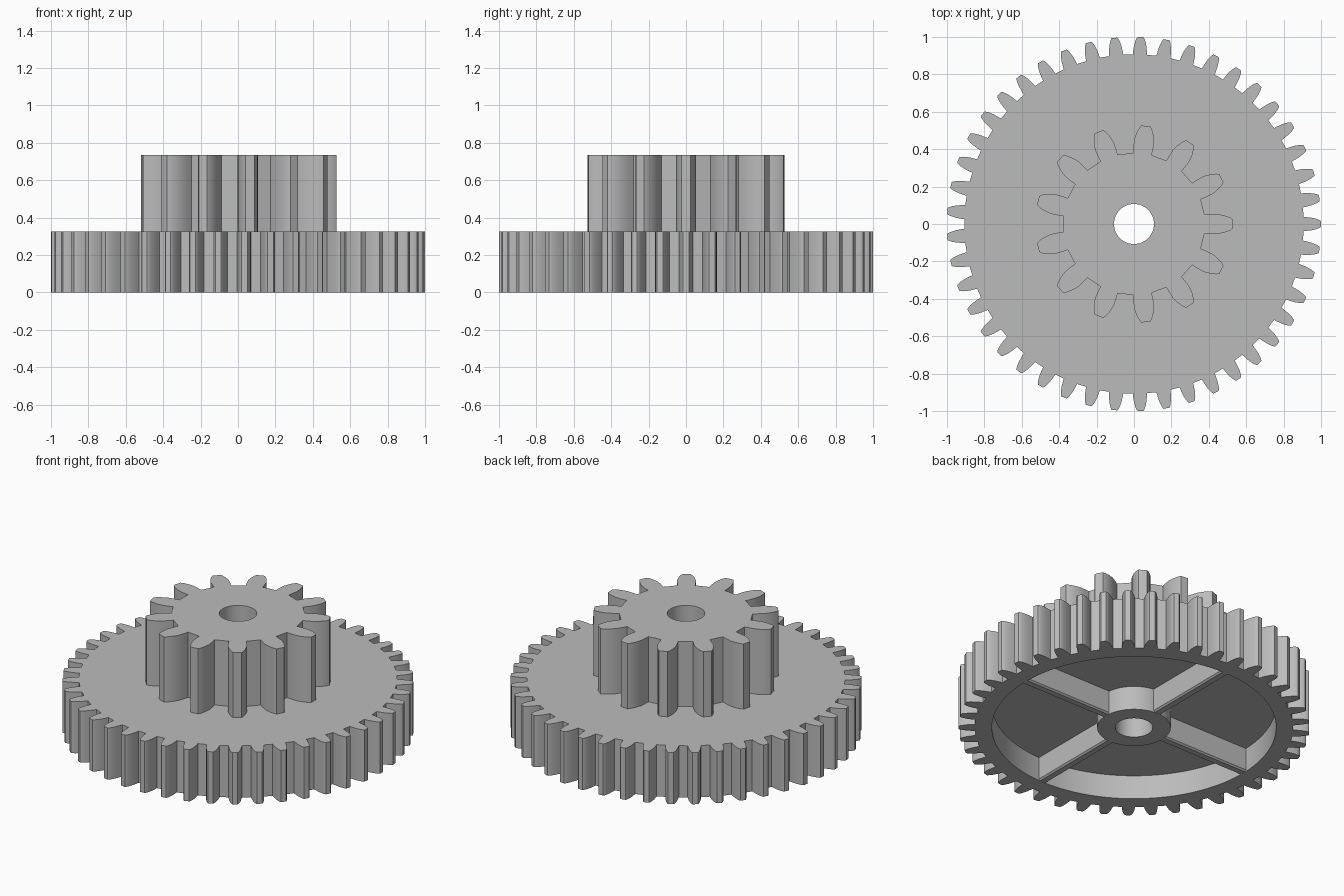
import bpy, bmesh
from math import pi, sin, cos, atan2, radians

if "Cube" in bpy.data.objects:
    bpy.data.objects.remove(bpy.data.objects["Cube"], do_unlink=True)

WHEEL_TOP, PINION_TOP, FLOOR = 0.325, 0.735, 0.15
BORE_R, HUB_R, POCKET_R = 0.107, 0.21, 0.81

grey = bpy.data.materials.new("plain_grey")
grey.use_nodes = True
grey.diffuse_color = (0.5, 0.5, 0.5, 1)
grey.node_tree.nodes["Principled BSDF"].inputs["Base Color"].default_value = (0.5, 0.5, 0.5, 1)


def circle(r, n=64):
    return [(r * cos(2 * pi * i / n), r * sin(2 * pi * i / n)) for i in range(n)]


def gear_outline(teeth, flank):
    """Closed outline; flank lists (radius, half width) from root to tip."""
    side = [(r, atan2(h, r)) for r, h in flank]
    points = []
    for i in range(teeth):
        a = 2 * pi * i / teeth
        for r, d in [(r, -d) for r, d in side] + side[::-1]:
            points.append((r * cos(a + d), r * sin(a + d)))
    return points


def ring(bm, points, z):
    verts = [bm.verts.new((x, y, z)) for x, y in points]
    for i, v in enumerate(verts):
        bm.edges.new((verts[i - 1], v))
    return verts


def wall(bm, a, b):
    for i in range(len(a)):
        bm.faces.new((a[i - 1], a[i], b[i], b[i - 1]))


def cap(bm, outer, inner):
    edges = [bm.edges.get((loop[i - 1], loop[i])) for loop in (outer, inner) for i in range(len(loop))]
    bmesh.ops.triangle_fill(bm, edges=edges, use_beauty=True)


def finish(bm, name):
    bmesh.ops.recalc_face_normals(bm, faces=bm.faces[:])
    mesh = bpy.data.meshes.new(name)
    bm.to_mesh(mesh)
    bm.free()
    mesh.materials.append(grey)
    obj = bpy.data.objects.new(name, mesh)
    bpy.context.collection.objects.link(obj)
    bpy.ops.object.select_all(action='DESELECT')
    obj.select_set(True)
    bpy.context.view_layer.objects.active = obj
    bpy.ops.object.shade_smooth_by_angle(angle=radians(25))
    return obj


# Large wheel with a ring-shaped recess underneath and a central hub
wheel_flank = [(0.907, 0.038), (0.93, 0.036), (0.955, 0.0325), (0.98, 0.026), (0.996, 0.019), (1.0, 0.015)]
outline = gear_outline(45, wheel_flank)
bm = bmesh.new()
outer_low, outer_top = ring(bm, outline, 0), ring(bm, outline, WHEEL_TOP)
pocket_low, pocket_top = ring(bm, circle(POCKET_R, 96), 0), ring(bm, circle(POCKET_R, 96), FLOOR)
hub_low, hub_top = ring(bm, circle(HUB_R), 0), ring(bm, circle(HUB_R), FLOOR)
bore_low, bore_top = ring(bm, circle(BORE_R), 0), ring(bm, circle(BORE_R), WHEEL_TOP)
for low, top in ((outer_low, outer_top), (pocket_low, pocket_top), (hub_low, hub_top), (bore_low, bore_top)):
    wall(bm, low, top)
for outer, inner in ((outer_low, pocket_low), (pocket_top, hub_top), (hub_low, bore_low), (outer_top, bore_top)):
    cap(bm, outer, inner)
finish(bm, "gear_wheel")

# Small gear standing on the wheel, open where it meets the wheel
pinion_flank = [(0.38, 0.05), (0.41, 0.053), (0.45, 0.054), (0.485, 0.046), (0.515, 0.034), (0.528, 0.024)]
outline = gear_outline(13, pinion_flank)
bm = bmesh.new()
outer_low, outer_top = ring(bm, outline, WHEEL_TOP), ring(bm, outline, PINION_TOP)
bore_low, bore_top = ring(bm, circle(BORE_R), WHEEL_TOP), ring(bm, circle(BORE_R), PINION_TOP)
wall(bm, outer_low, outer_top)
wall(bm, bore_low, bore_top)
cap(bm, outer_top, bore_top)
finish(bm, "pinion")

# Four spokes joining hub and rim inside the recess, with softened lower edges
HALF, SOFT = 0.028, 0.01
section = [(-HALF, FLOOR), (-HALF, SOFT), (SOFT - HALF, 0.001), (HALF - SOFT, 0.001), (HALF, SOFT), (HALF, FLOOR)]
for i, name in enumerate(("left", "back", "right", "front")):
    a = i * pi / 2
    bm = bmesh.new()
    ends = []
    for r in (HUB_R - 0.01, POCKET_R + 0.005):
        ends.append([bm.verts.new((r * cos(a) - s * sin(a), r * sin(a) + s * cos(a), z)) for s, z in section])
    wall(bm, *ends)
    for end in ends:
        bm.faces.new(end)
    finish(bm, name + "_spoke")
